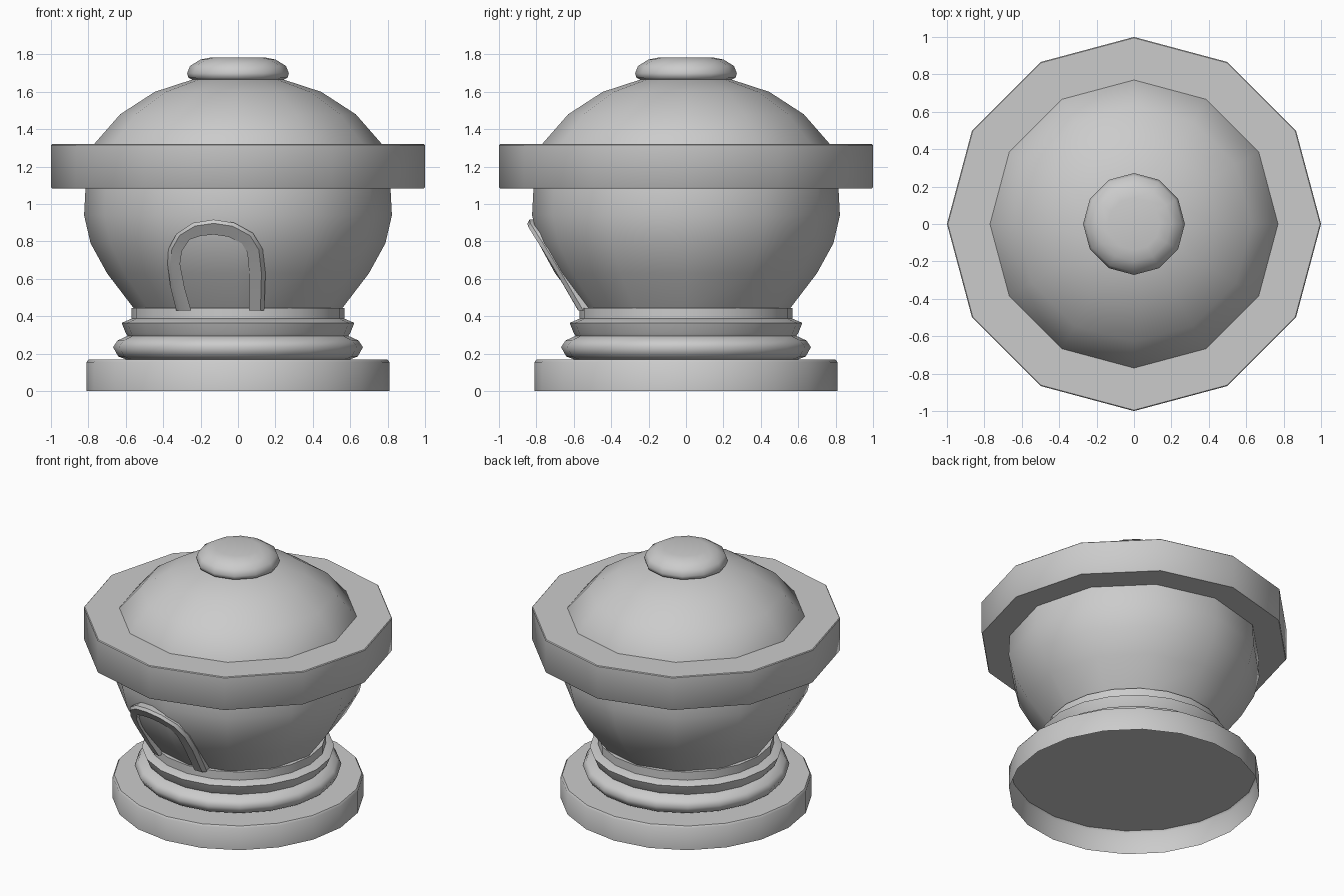
import bpy, bmesh, math
from mathutils import Vector

if "Cube" in bpy.data.objects:
    bpy.data.objects.remove(bpy.data.objects["Cube"])


def finish(name, bm, angle=40):
    bmesh.ops.recalc_face_normals(bm, faces=bm.faces[:])
    me = bpy.data.meshes.new(name)
    bm.to_mesh(me)
    bm.free()
    ob = bpy.data.objects.new(name, me)
    bpy.context.collection.objects.link(ob)
    bpy.ops.object.select_all(action='DESELECT')
    ob.select_set(True)
    bpy.context.view_layer.objects.active = ob
    bpy.ops.object.shade_smooth_by_angle(angle=math.radians(angle))
    return ob


def lathe(name, profile, sides, angle=40, bottom=True):
    """Revolve (radius, z) points around z and cap the ends."""
    bm = bmesh.new()
    rings = []
    for r, z in profile:
        rings.append([bm.verts.new((r * math.cos(2 * math.pi * i / sides),
                                    r * math.sin(2 * math.pi * i / sides), z))
                      for i in range(sides)])
    for a, b in zip(rings, rings[1:]):
        for i in range(sides):
            j = (i + 1) % sides
            bm.faces.new((a[i], a[j], b[j], b[i]))
    if bottom:
        bm.faces.new(rings[0])
    bm.faces.new(rings[-1])
    return finish(name, bm, angle)


# Plinth (hollow, open underneath) and stepped mouldings under the bowl
lathe("base_plinth", [(0.81, 0), (0.81, 0.155), (0.80, 0.168)], 20, bottom=False)
lathe("lower_moulding", [(0.60, 0.17), (0.64, 0.185), (0.668, 0.235),
                         (0.645, 0.27), (0.58, 0.30)], 20, 65)
lathe("upper_moulding", [(0.59, 0.295), (0.60, 0.31), (0.622, 0.365), (0.57, 0.387)], 20)
lathe("neck", [(0.57, 0.375), (0.57, 0.445)], 20)

# Rounded body with domed top
lathe("body", [(0.555, 0.44), (0.70, 0.63), (0.788, 0.79), (0.823, 0.94),
               (0.815, 1.09), (0.77, 1.32), (0.63, 1.48), (0.445, 1.60),
               (0.23, 1.67)], 12)

# Wide twelve-sided rim
lathe("rim", [(0.995, 1.084), (1.0, 1.09), (1.0, 1.315), (0.995, 1.32)], 12)

# Cap on top
lathe("top_cap", [(0.235, 1.662), (0.265, 1.675), (0.272, 1.70), (0.257, 1.738),
                  (0.20, 1.773), (0.14, 1.785)], 12, 80)

# Arched door frame leaning on, and wrapped around, the body (x, z outlines)
outer = [(-0.33, .43), (-0.36, .55), (-0.377, .68), (-0.372, .76), (-0.33, .84), (-0.24, .90),
         (-0.13, .917), (-0.02, .90), (0.08, .845), (0.132, .76), (0.147, .63), (0.14, .43)]
inner = [(-0.25, .43), (-0.285, .55), (-0.31, .68), (-0.30, .75), (-0.26, .81), (-0.20, .83),
         (-0.13, .837), (-0.05, .825), (0.02, .79), (0.05, .74), (0.06, .63), (0.06, .43)]


def on_slope(p, depth):
    x, z = p
    d = 0.54 + (z - 0.43) * 0.58
    return Vector((x, -math.sqrt(d * d - 0.75 * x * x + 0.003) - depth, z))


bm = bmesh.new()
sections = []
for o, i in zip(outer, inner):
    o2 = (o[0] + (i[0] - o[0]) * 0.25, o[1] + (i[1] - o[1]) * 0.25)
    sections.append([bm.verts.new(on_slope(p, d)) for p, d in
                     ((o, -0.04), (o, 0.02), (o2, 0.042), (i, 0.036), (i, -0.04))])
for a, b in zip(sections, sections[1:]):
    for k in range(5):
        n = (k + 1) % 5
        bm.faces.new((a[k], a[n], b[n], b[k]))
bm.faces.new(sections[0])
bm.faces.new(sections[-1])
finish("door_arch", bm)
